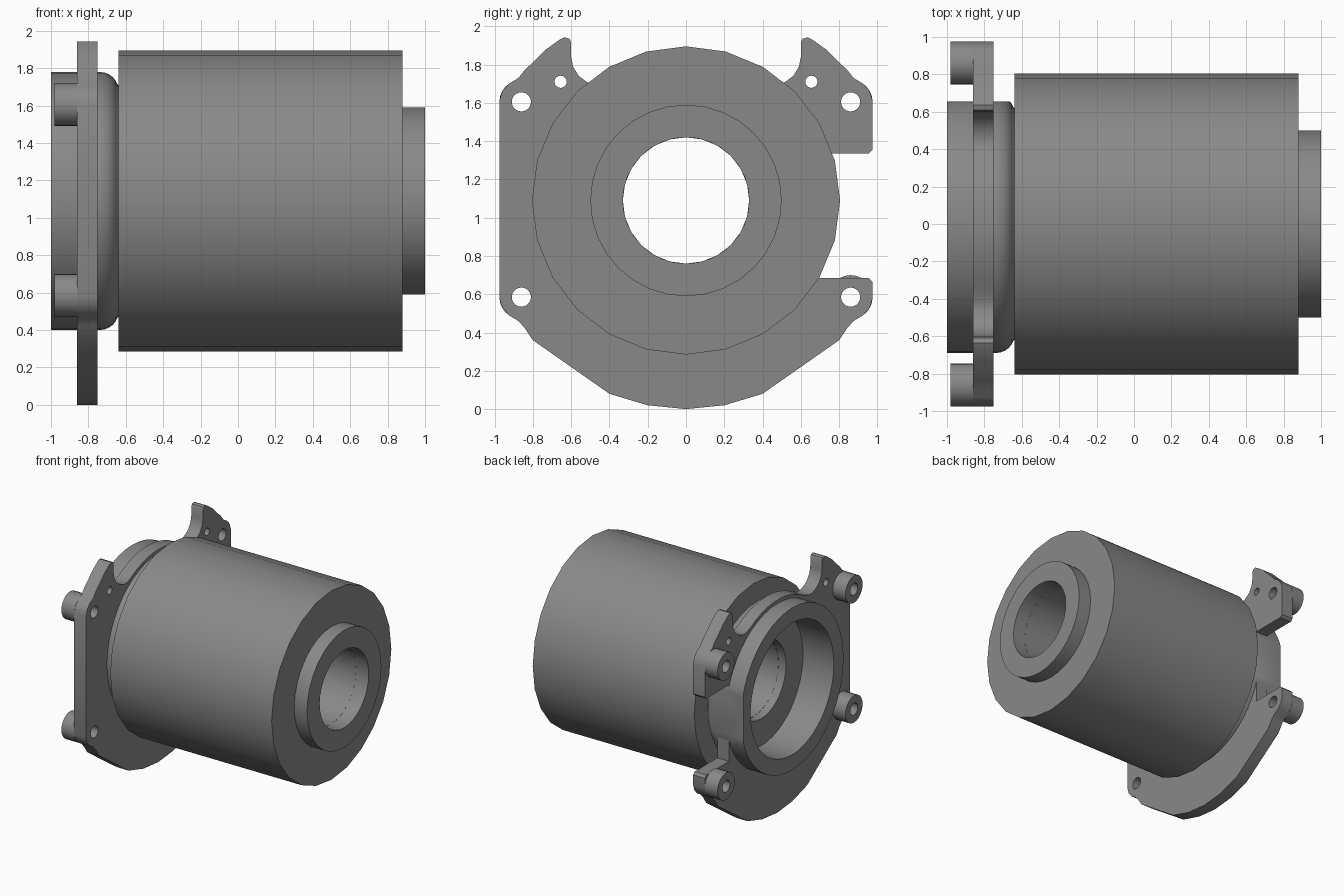
import bpy, bmesh, math
from mathutils import Matrix

if "Cube" in bpy.data.objects:
    bpy.data.objects.remove(bpy.data.objects["Cube"])

CZ = 1.09  # height of the main axis
grey = bpy.data.materials.new("plain grey")
grey.diffuse_color = (0.25, 0.25, 0.25, 1)
grey.use_nodes = True
grey.node_tree.nodes["Principled BSDF"].inputs["Base Color"].default_value = grey.diffuse_color


def finish(name, bm):
    bmesh.ops.remove_doubles(bm, verts=bm.verts, dist=1e-5)
    bmesh.ops.recalc_face_normals(bm, faces=bm.faces)
    me = bpy.data.meshes.new(name)
    bm.to_mesh(me)
    bm.free()
    me.materials.append(grey)
    ob = bpy.data.objects.new(name, me)
    bpy.context.collection.objects.link(ob)
    bpy.ops.object.select_all(action='DESELECT')
    ob.select_set(True)
    bpy.context.view_layer.objects.active = ob
    bpy.ops.object.shade_smooth_by_angle(angle=math.radians(32))
    return ob


def lathe(name, profile, segs, flat_y=None):
    """Turn a closed (x, radius) profile about the main axis."""
    bm = bmesh.new()
    rings = []
    for i in range(segs):
        a = 2 * math.pi * i / segs
        rings.append([bm.verts.new((x, r * math.sin(a), CZ + r * math.cos(a))) for x, r in profile])
    n = len(profile)
    for i in range(segs):
        a, b = rings[i], rings[(i + 1) % segs]
        for j in range(n):
            k = (j + 1) % n
            bm.faces.new((a[j], a[k], b[k], b[j]))
    if flat_y is not None:  # mill a flat on the +y side
        cut = bmesh.ops.bisect_plane(bm, geom=bm.verts[:] + bm.edges[:] + bm.faces[:],
                                     plane_co=(0, flat_y, 0), plane_no=(0, 1, 0), clear_outer=True)
        edges = [e for e in cut['geom_cut'] if isinstance(e, bmesh.types.BMEdge)]
        bmesh.ops.edgenet_fill(bm, edges=edges)
    return finish(name, bm)


def circle(y, z, r, n=24):
    return [(y + r * math.cos(2 * math.pi * i / n), z + r * math.sin(2 * math.pi * i / n)) for i in range(n)]


def plate(name, loops, x0, x1):
    """Extrude filled (y, z) loops, inner loops becoming holes, from x0 to x1."""
    cu = bpy.data.curves.new(name, 'CURVE')
    cu.dimensions = '2D'
    cu.fill_mode = 'BOTH'
    cu.extrude = (x1 - x0) / 2
    for loop in loops:
        sp = cu.splines.new('POLY')
        sp.points.add(len(loop) - 1)
        for p, (y, z) in zip(sp.points, loop):
            p.co = (y, z, 0, 1)
        sp.use_cyclic_u = True
    tmp = bpy.data.objects.new("outline_helper", cu)
    bpy.context.collection.objects.link(tmp)
    dg = bpy.context.evaluated_depsgraph_get()
    me = bpy.data.meshes.new_from_object(tmp.evaluated_get(dg))
    me.transform(Matrix(((0, 0, 1, (x0 + x1) / 2), (1, 0, 0, 0), (0, 1, 0, 0), (0, 0, 0, 1))))
    bm = bmesh.new()
    bm.from_mesh(me)
    bpy.data.objects.remove(tmp)
    bpy.data.meshes.remove(me)
    return finish(name, bm)


# Main barrel and front boss
lathe("barrel", [(-0.64, 0.33), (-0.64, 0.805), (0.88, 0.805), (0.88, 0.33)], 24)
lathe("front_boss", [(0.88, 0.33), (0.88, 0.5), (1.0, 0.5), (1.0, 0.33)], 32)

# Rear collar with rounded shoulder, counterbore and a flat side
shoulder = [(-0.74 + 0.1 * math.sin(t), 0.595 + 0.095 * math.cos(t))
            for t in [math.radians(d) for d in (0, 15, 30, 45, 60, 72)]]
lathe("rear_collar", [(-0.71, 0.33), (-0.71, 0.56), (-1.0, 0.56), (-1.0, 0.69)] + shoulder
      + [(-0.64, 0.62), (-0.64, 0.33)], 48, flat_y=0.655)

# Mounting flange: one half outline mirrored, with a notch on the +y side
lower = [(0.2, 0.02), (0.4, 0.08), (0.8, 0.36), (0.84, 0.42), (0.875, 0.46),
         (0.925, 0.49), (0.96, 0.53), (0.975, 0.58)]
upper = [(0.975, 1.61), (0.96, 1.66), (0.925, 1.70), (0.875, 1.73), (0.84, 1.775), (0.8, 1.81),
         (0.73, 1.88), (0.66, 1.93), (0.635, 1.942), (0.61, 1.935), (0.6, 1.915), (0.6, 1.84),
         (0.59, 1.79), (0.56, 1.74), (0.52, 1.71), (0.47, 1.69), (0.42, 1.69)]
upper += [(0.72 * math.sin(math.radians(d)), CZ + 0.72 * math.cos(math.radians(d))) for d in (30, 24, 18, 12, 6)]
notch = [(0.975, 0.665), (0.955, 0.685), (0.65, 0.685), (0.65, 1.335), (0.955, 1.335), (0.975, 1.355)]
half = lower + upper
outline = ([(0, 0)] + lower + notch + upper + [(0, CZ + 0.72)]
           + [(-y, z) for y, z in reversed(half)])

bolts = [(s * 0.86, z) for s in (-1, 1) for z in (0.585, 1.605)]
holes = [circle(y, z, 0.05) for y, z in bolts] + [circle(s * 0.655, 1.71, 0.032, 16) for s in (-1, 1)]
plate("flange", [outline, circle(0, CZ, 0.6, 48)] + holes, -0.86, -0.75)

# Bolt standoffs behind the flange
for i, (y, z) in enumerate(bolts):
    plate(f"standoff_{i + 1}", [circle(y, z, 0.115), circle(y, z, 0.05)], -0.98, -0.86)
